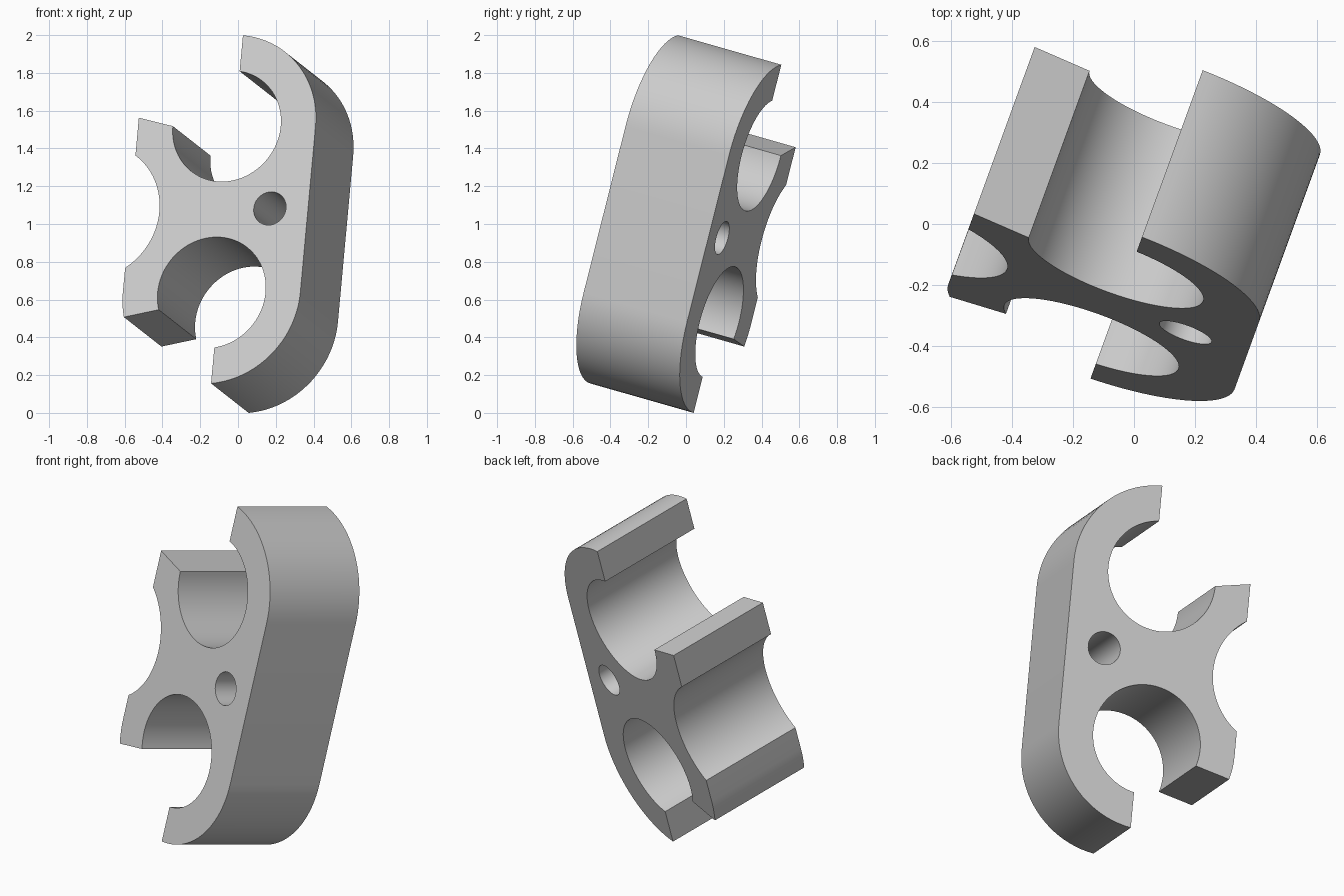
import bpy
import bmesh
from math import acos, cos, sin, radians, degrees
from mathutils import Matrix, Vector

default = bpy.data.objects.get("Cube")
if default:
    bpy.data.objects.remove(default, do_unlink=True)

# Profile dimensions
MID = -0.113                 # line of the two main bores
TOP, LOW = 0.539, -0.373     # bore centres
OUTER, BORE = 0.5, 0.304
SLOT = 0.044                 # hook tips end this far past the bore line
DEPTH = 0.603


def arc(cx, cy, radius, start, end, step=4):
    n = max(2, round(abs(end - start) / step))
    angles = [radians(start + (end - start) * i / n) for i in range(n + 1)]
    return [(cx + radius * cos(t), cy + radius * sin(t)) for t in angles]


tip_out = degrees(acos(SLOT / OUTER))
tip_in = degrees(acos(SLOT / BORE))

# Outline: hooked back, lower bore, side recess, upper bore
outline = arc(MID, TOP, OUTER, tip_out, 0)
outline += arc(MID, LOW, OUTER, 0, -tip_out)
outline += arc(MID, LOW, BORE, -tip_in, 198)
outline += arc(MID, LOW, OUTER, 195.6, 180)
outline += arc(-0.82, 0.07, 0.371, -56, 56)
outline += [(MID - OUTER, 0.585)]
outline += arc(MID, TOP, BORE, 180, 360 + tip_in)

# Small round through hole
pin_hole = arc(0.172, 0.088, 0.091, 0, 352, 8)

bm = bmesh.new()
edges = []
for loop in (outline, pin_hole):
    verts = [bm.verts.new((x, y, 0)) for x, y in loop]
    edges += [bm.edges.new((v, verts[i - 1])) for i, v in enumerate(verts)]
bmesh.ops.triangle_fill(bm, edges=edges, use_beauty=True, use_dissolve=False)

# Extrude the profile to its full depth
result = bmesh.ops.extrude_face_region(bm, geom=bm.faces[:], use_keep_orig=True)
moved = [g for g in result["geom"] if isinstance(g, bmesh.types.BMVert)]
bmesh.ops.translate(bm, verts=moved, vec=(0, 0, -DEPTH))
bmesh.ops.recalc_face_normals(bm, faces=bm.faces[:])

# Lean the part back and turn it
turn = Matrix.Rotation(radians(-20), 4, "Z") @ Matrix.Rotation(radians(75), 4, "X")
bm.transform(turn)

# Centre the part and stand it on the ground
lo = Vector([min(v.co[i] for v in bm.verts) for i in range(3)])
hi = Vector([max(v.co[i] for v in bm.verts) for i in range(3)])
bm.transform(Matrix.Translation((-(lo.x + hi.x) / 2, -(lo.y + hi.y) / 2, -lo.z)))

mesh = bpy.data.meshes.new("clip_body")
bm.to_mesh(mesh)
bm.free()
clip = bpy.data.objects.new("clip_body", mesh)
bpy.context.collection.objects.link(clip)

# Plain grey
grey = bpy.data.materials.new("light_grey")
grey.use_nodes = True
colour = (0.6, 0.6, 0.6, 1)
grey.diffuse_color = colour
grey.node_tree.nodes["Principled BSDF"].inputs["Base Color"].default_value = colour
mesh.materials.append(grey)

bpy.ops.object.select_all(action="DESELECT")
clip.select_set(True)
bpy.context.view_layer.objects.active = clip
bpy.ops.object.shade_smooth_by_angle(angle=radians(30))
